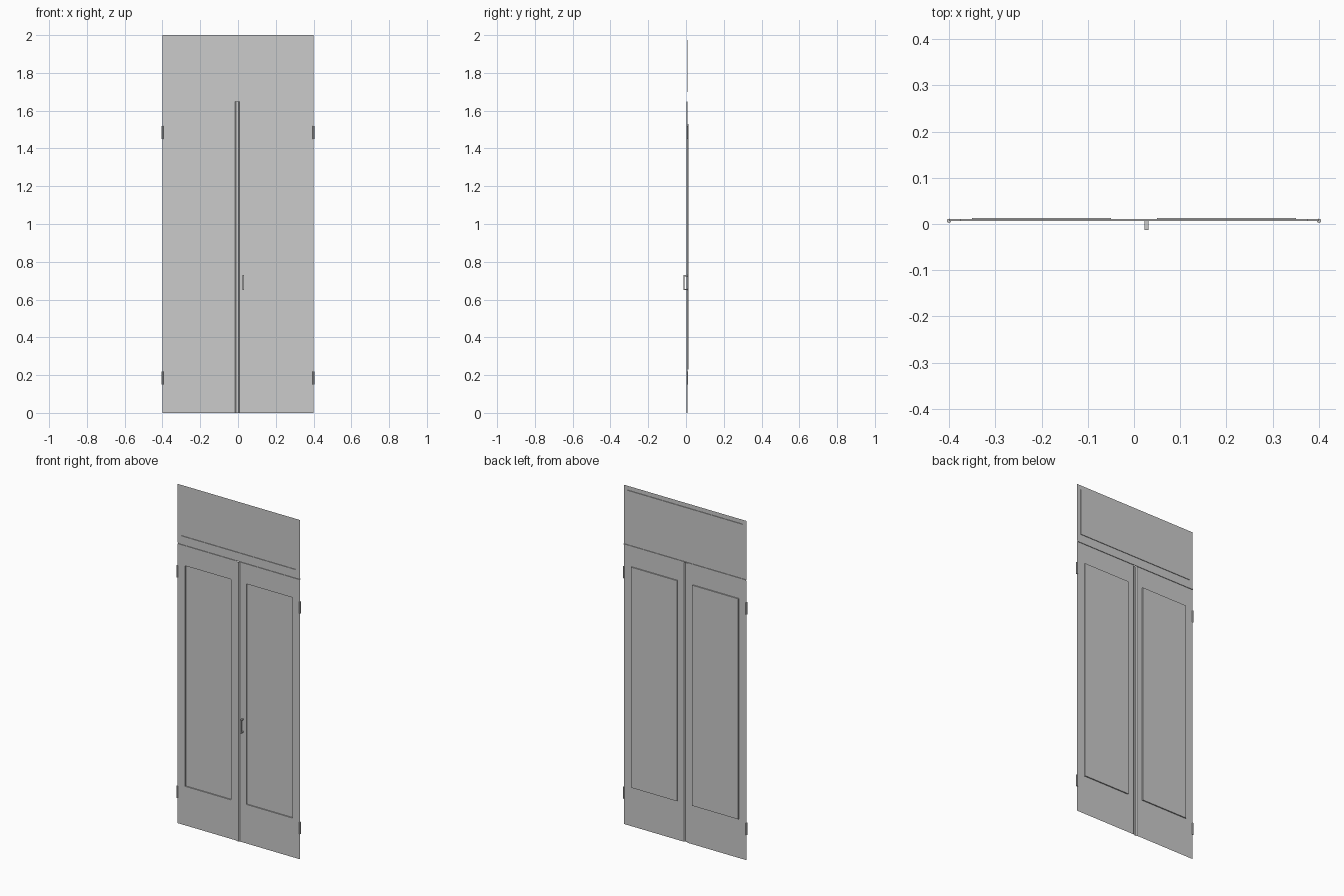
import bpy, bmesh

if "Cube" in bpy.data.objects:
    bpy.data.objects.remove(bpy.data.objects["Cube"])

FACE = 0.007    # front plane of the thin sheet
BACK = 0.0135   # back of the recessed panels


def make(name, verts, faces):
    mesh = bpy.data.meshes.new(name)
    bm = bmesh.new()
    vs = [bm.verts.new(v) for v in verts]
    for f in faces:
        bm.faces.new([vs[i] for i in f])
    bmesh.ops.recalc_face_normals(bm, faces=bm.faces)
    bm.to_mesh(mesh)
    bm.free()
    ob = bpy.data.objects.new(name, mesh)
    bpy.context.collection.objects.link(ob)
    return ob


def rect(x0, x1, z0, z1, y):
    return [(x0, y, z0), (x1, y, z0), (x1, y, z1), (x0, y, z1)]


def sunk_sheet(name, outer, inner, back):
    """Thin sheet with a rectangular panel pressed towards the back."""
    verts = rect(*outer, FACE) + rect(*inner, FACE) + rect(*inner, back)
    faces = [(r + i, r + (i + 1) % 4, r + 4 + (i + 1) % 4, r + 4 + i)
             for r in (0, 4) for i in range(4)]
    return make(name, verts, faces + [(8, 9, 10, 11)])


def strip(name, start, end):
    """Open folded strip between two matching profiles."""
    n = len(start)
    return make(name, start + end,
                [(i, i + 1, n + i + 1, n + i) for i in range(n - 1)])


def box(name, x0, x1, y0, y1, z0, z1):
    bpy.ops.mesh.primitive_cube_add(
        size=1, location=((x0 + x1) / 2, (y0 + y1) / 2, (z0 + z1) / 2))
    ob = bpy.context.object
    ob.name = name
    ob.scale = (x1 - x0, y1 - y0, z1 - z0)
    return ob


# door leaves and the fixed panel above them
sunk_sheet("left_door", (-0.4, -0.015, 0, 1.648), (-0.35, -0.05, 0.23, 1.53), BACK)
sunk_sheet("right_door", (0.008, 0.4, 0, 1.648), (0.05, 0.35, 0.23, 1.53), BACK)
sunk_sheet("top_panel", (-0.4, 0.4, 1.653, 2), (-0.375, 0.375, 1.70, 1.975), 0.0105)

# raised meeting strip between the doors
ridge = [(-0.015, FACE), (-0.010, 0.002), (0.003, 0.002), (0.008, FACE)]
strip("meeting_strip", [(x, y, 0) for x, y in ridge], [(x, y, 1.648) for x, y in ridge])

# groove between the doors and the top panel
groove = [(FACE, 1.648), (0.0105, 1.648), (0.0105, 1.653), (FACE, 1.653)]
strip("groove", [(-0.4, y, z) for y, z in groove], [(0.4, y, z) for y, z in groove])

# hinges
for side, sx in (("left", -1), ("right", 1)):
    for level, z in (("lower", 0.185), ("upper", 1.485)):
        bpy.ops.mesh.primitive_cylinder_add(
            vertices=12, radius=0.0045, depth=0.07, location=(sx * 0.4, FACE, z))
        bpy.context.object.name = f"{side}_{level}_hinge"
        bpy.ops.object.shade_smooth_by_angle()

# pull handle
box("handle_bar", 0.023, 0.031, -0.0135, -0.008, 0.65, 0.73)
box("handle_lower_post", 0.023, 0.031, -0.008, FACE, 0.65, 0.657)
box("handle_upper_post", 0.023, 0.031, -0.008, FACE, 0.723, 0.73)
